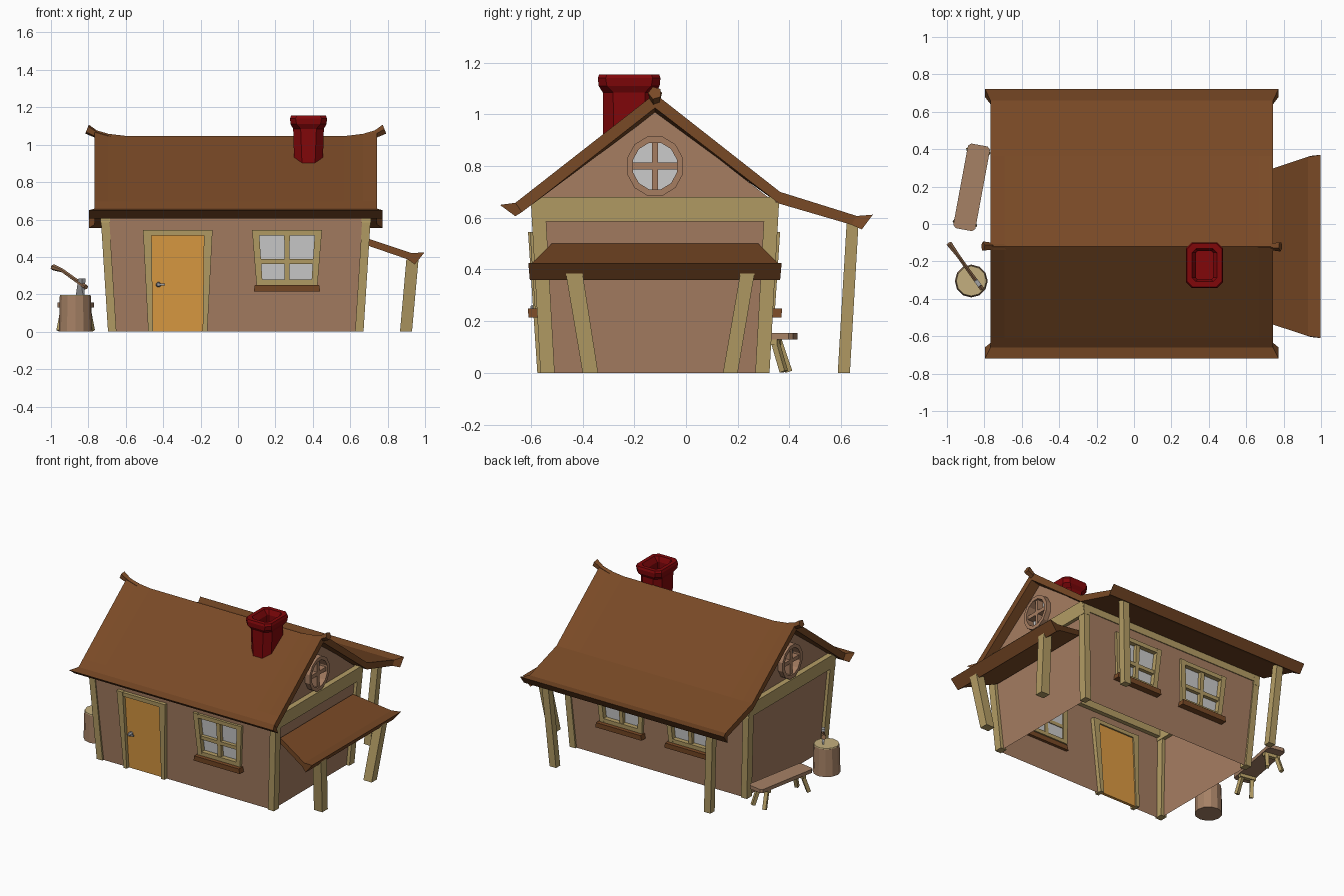
import bpy, bmesh
from math import sin, cos, pi, radians, atan2
from mathutils import Vector, Matrix

if "Cube" in bpy.data.objects:
    bpy.data.objects.remove(bpy.data.objects["Cube"])

def mat(name, r, g, b):
    m = bpy.data.materials.new(name)
    m.diffuse_color = (r, g, b, 1)
    m.use_nodes = True
    m.node_tree.nodes["Principled BSDF"].inputs["Base Color"].default_value = m.diffuse_color
    return m

WALL = mat("plaster", .38, .205, .12)
ROOF = mat("roof_wood", .19, .067, .019)
BEAM = mat("beam_wood", .46, .34, .13)
DOOR = mat("door_wood", .72, .33, .055)
BRICK = mat("red_brick", .22, .002, .003)
GLASS = mat("glass", .60, .60, .61)
METAL = mat("metal", .35, .35, .36)
LOG = mat("log", .38, .22, .13)
CUT = mat("cut_wood", .55, .43, .21)
HANDLE = mat("handle_wood", .27, .14, .07)

CX, CY, TOP = -.012, -.12, .68      # house centre and wall height

def wx(z): return .66 + .045 * z / TOP   # wall half width, leaning outwards
def wy(z): return .43 + .045 * z / TOP   # wall half depth

def mesh(name, verts, faces, m, closed=True):
    me = bpy.data.meshes.new(name)
    me.from_pydata([tuple(v) for v in verts], [], faces)
    bm = bmesh.new()
    bm.from_mesh(me)
    bmesh.ops.remove_doubles(bm, verts=bm.verts, dist=1e-5)
    if closed:
        bmesh.ops.recalc_face_normals(bm, faces=bm.faces)
    bm.to_mesh(me)
    bm.free()
    me.materials.append(m)
    ob = bpy.data.objects.new(name, me)
    bpy.context.collection.objects.link(ob)
    return ob

def loft(name, rings, m, cap=True):
    """Skin closed rings; cap can be True, False or 'strip' (quads across a slab section)."""
    n = len(rings[0])
    verts = [v for r in rings for v in r]
    faces = [(i*n+j, i*n+(j+1) % n, (i+1)*n+(j+1) % n, (i+1)*n+j)
             for i in range(len(rings)-1) for j in range(n)]
    for k in (0, len(verts)-n):
        if cap == "strip":
            faces += [(k+i, k+i+1, k+n-2-i, k+n-1-i) for i in range(n//2-1)]
        elif cap:
            faces.append(tuple(range(k, k+n)))
    return mesh(name, verts, faces, m)

def post(name, a, b, z0, z1, m):
    """Box between two rectangles (x0, x1, y0, y1)."""
    ring = lambda r, z: [(r[0], r[2], z), (r[1], r[2], z), (r[1], r[3], z), (r[0], r[3], z)]
    return loft(name, [ring(a, z0), ring(b, z1)], m)

def rod(name, pts, radii, n, m):
    q = (Vector(pts[-1]) - Vector(pts[0])).to_track_quat('Z', 'Y')
    rings = [[Vector(p) + q @ Vector((r*cos(2*pi*(k+.5)/n), r*sin(2*pi*(k+.5)/n), 0)) for k in range(n)]
             for p, r in zip(pts, radii)]
    return loft(name, rings, m)

def panel(name, s, xb, xt, z0, z1, d0, d1, m):
    """Piece lying on the front (s=-1) or back (s=1) wall, from depth d0 to d1."""
    y = lambda z: sorted((CY + s*(wy(z)+d0), CY + s*(wy(z)+d1)))
    return post(name, (*xb, *y(z0)), (*xt, *y(z1)), z0, z1, m)

# front and back walls: strips with openings left out
def long_wall(name, s, holes):
    xs = sorted({-9, 9} | {v for h in holes for v in h[:2]})
    zs = sorted({0, TOP} | {v for h in holes for v in h[2:]})
    verts, faces = [], []
    for x0, x1 in zip(xs, xs[1:]):
        for z0, z1 in zip(zs, zs[1:]):
            mx, mz = (max(x0, -1)+min(x1, 1))/2, (z0+z1)/2
            if any(h[0] < mx < h[1] and h[2] < mz < h[3] for h in holes):
                continue
            k = len(verts)
            for x, z in ((x0, z0), (x1, z0), (x1, z1), (x0, z1)):
                verts.append((min(max(x, CX-wx(z)), CX+wx(z)), CY+s*wy(z), z))
            faces.append((k, k+1, k+2, k+3) if s < 0 else (k+3, k+2, k+1, k))
    mesh(name, verts, faces, WALL, False)

WIN = [(-1, .262), (1, .262), (1, -.27)]
DX = -.322
hole = lambda c: (c-.148, c+.148, .265, .53)
long_wall("front_wall", -1, [hole(.262), (DX-.145, DX+.145, 0, .52)])
long_wall("back_wall", 1, [hole(.262), hole(-.27)])

# windows
for i, (s, c) in enumerate(WIN):
    P = lambda part, xb, xt, z0, z1, d0, d1, m: panel(f"window_{i}_{part}", s, (c+xb[0], c+xb[1]), (c+xt[0], c+xt[1]), z0, z1, d0, d1, m)
    P("left_jamb", (-.163, -.13), (-.187, -.15), .25, .545, -.03, .018, BEAM)
    P("right_jamb", (.13, .163), (.15, .187), .25, .545, -.03, .018, BEAM)
    P("head", (-.155, .155), (-.16, .16), .515, .543, -.03, .017, BEAM)
    P("foot", (-.14, .14), (-.14, .14), .25, .278, -.03, .017, BEAM)
    P("mullion", (-.013, .013), (-.015, .015), .27, .525, -.025, .01, BEAM)
    P("crossbar", (-.142, .142), (-.143, .143), .363, .388, -.025, .01, BEAM)
    P("glass", (-.14, .14), (-.155, .155), .265, .53, -.02, -.015, GLASS)
    P("sill", (-.178, .178), (-.172, .172), .215, .25, -.02, .045, ROOF)

# door
for s in (-1, 1):
    a, b = sorted((s*.133, s*.158)), sorted((s*.14, s*.186))
    panel("door_jamb", -1, (DX+a[0], DX+a[1]), (DX+b[0], DX+b[1]), 0, .545, -.03, .025, BEAM)
panel("door_lintel", -1, (DX-.16, DX+.16), (DX-.17, DX+.17), .515, .543, -.03, .023, BEAM)
panel("door", -1, (DX-.138, DX+.138), (DX-.145, DX+.145), 0, .518, -.02, 0, DOOR)
ky = CY - wy(.25)
rod("door_knob", [(-.425, ky, .252), (-.425, ky-.02, .252), (-.425, ky-.035, .252)], [.014, .014, .008], 8, METAL)
post("door_handle", (-.425, -.39, ky-.03, ky-.02), (-.425, -.39, ky-.03, ky-.02), .247, .257, METAL)

# side walls, gables, corner posts, top beams, deep round windows
RAYS = sorted([2*pi*(k+.5)/12 - pi for k in range(12)] + [pi/2, atan2(-.13, .45), atan2(-.13, -.45)])
def gable_reach(a):
    """Distance from the round window's centre to the gable's edge."""
    lines = ((0, -1, .13), (.614, .789, .1737), (-.614, .789, .1737))
    return min(d/(p*cos(a)+q*sin(a)) for p, q, d in lines if p*cos(a)+q*sin(a) > 1e-4)

for s, side in ((-1, "left"), (1, "right")):
    f = lambda x, y, z: (CX+s*x, CY+y, z)
    mesh(side + "_wall", [f(wx(0), -wy(0), 0), f(wx(0), wy(0), 0), f(wx(TOP), wy(TOP), TOP),
         f(wx(TOP), -wy(TOP), TOP)], [(0, 1, 2, 3)[::s]], WALL, False)
    gx, n = .69, len(RAYS)
    edge = [f(gx, r*cos(a), .80+r*sin(a)) for fn in (gable_reach, lambda a: .1) for a in RAYS for r in (fn(a),)]
    mesh(side + "_gable", edge, [(i, (i+1) % n, n+(i+1) % n, n+i)[::s] for i in range(n)], WALL, False)
    for t, end in ((-1, "front"), (1, "back")):
        r = lambda ox, oy: (*sorted((CX+s*ox, CX+s*(ox-.045))), *sorted((CY+t*oy, CY+t*(oy-.055))))
        post(f"{side}_{end}_corner_post", r(.683, .443), r(.725, .48), 0, .66, BEAM)
    xr = lambda ox: sorted((CX+s*ox, CX+s*(ox-.05)))
    post(side + "_top_beam", (*xr(.722), CY-.477, CY+.477), (*xr(.728), CY-.465, CY+.465), .585, TOP, BEAM)
    circ = lambda r, x: [f(x, r*cos(2*pi*(k+.5)/12), .80+1.06*r*sin(2*pi*(k+.5)/12)) for k in range(12)]
    ring = [circ(.112, gx-.03), circ(.112, gx+.035), circ(.088, gx+.035), circ(.088, gx-.03)]
    loft(side + "_round_frame", ring + ring[:1], WALL, False)
    loft(side + "_round_glass", [circ(.09, gx-.025), circ(.09, gx-.02)], GLASS)
    xs = sorted((CX+s*(gx-.02), CX+s*(gx+.025)))
    for nm, h, v in (("upright", .012, .09), ("bar", .087, .013)):
        q = (*xs, CY-h, CY+h)
        post(f"{side}_round_{nm}", q, q, .80-v, .80+v, WALL)
for s, side in ((-1, "front"), (1, "back")):
    panel(side + "_top_beam", s, (CX-.69, CX+.69), (CX-.69, CX+.69), .61, .665, -.03, .006, BEAM)

# main roof: one cross-section lofted along x, with raised ridge ends and flared eaves
SECTION = [(-.72, .65), (-.66, .658), (-.61, .697), (CY, 1.08), (.364, .70), (.62, .62), (.66, .607), (.723, .612),
           (.68, .555), (.64, .573), (.60, .585), (.36, .655), (CY, 1.025), (-.60, .648), (-.635, .622), (-.66, .606)]
rings = []
for x, sag in ((-.755, 0), (-.68, .022), (-.58, .034), (.58, .034), (.68, .022), (.755, 0)):
    ring = []
    for i, (y, z) in enumerate(SECTION):
        tip = abs(x) > .7 and i in (0, 7, 8, 15)
        ring.append((CX + x*(1.04 if tip else 1), y, z - sag*max(0, (z-.7)/.38)))
    rings.append(ring)
loft("main_roof", rings, ROOF, "strip")
for s in (-1, 1):
    rod("ridge_horn", [(CX+s*.66, CY, 1.03), (CX+s*.745, CY, 1.055), (CX+s*.795, CY, 1.083)], [.02, .02, .027], 5, ROOF)

# chimney with chamfered corners and hollow top
def oct_ring(z, hx, hy, c):
    p = [(hx, hy-c), (hx-c, hy), (c-hx, hy), (-hx, hy-c), (-hx, c-hy), (c-hx, -hy), (hx-c, -hy), (hx, c-hy)]
    return [(.377+x, -.22+y, z) for x, y in p]
loft("chimney", [oct_ring(.82, .074, .10, .042), oct_ring(1.085, .082, .102, .04), oct_ring(1.11, .096, .118, .032),
                 oct_ring(1.14, .099, .121, .03), oct_ring(1.155, .093, .116, .03), oct_ring(1.155, .068, .088, .022),
                 oct_ring(1.12, .045, .075, .008), oct_ring(1.04, .045, .075, .008)], BRICK)

# side shelter roof and its posts
SHED = [(.69, .50), (.93, .42), (.998, .425), (.945, .36), (.905, .388), (.69, .462)]
spread = lambda x: min(.09, max(0, (x-.69)*.33))
loft("shelter_roof", [[(x, -.52-spread(x), z) for x, z in SHED],
                      [(x, .28+spread(x), z) for x, z in SHED]], ROOF)
post("shelter_front_post", (.866, .93, -.40, -.34), (.90, .965, -.465, -.40), 0, .385, BEAM)
post("shelter_back_post", (.866, .93, .143, .20), (.90, .965, .21, .265), 0, .385, BEAM)

# posts under the back eave
for s in (-1, 1):
    post("back_eave_post", (CX+s*.595-.025, CX+s*.595+.025, .587, .634),
         (CX+s*.635-.025, CX+s*.635+.025, .622, .668), 0, .59, BEAM)

# bench, turned slightly
turn = Matrix.Translation((-.868, .196, 0)) @ Matrix.Rotation(radians(-10.5), 4, 'Z')
plan = [(-.045, -.23), (.045, -.23), (.06, -.215), (.06, .215), (.045, .23), (-.045, .23), (-.06, .215), (-.06, -.215)]
bench = [loft("bench_seat", [[(x, y, z) for x, y in plan] for z in (.13, .155)], LOG)]
for t in (-1, 1):
    bar = (-.055, .055, t*.155-.014, t*.155+.014)
    bench.append(post("bench_crossbar", bar, bar, .108, .132, BEAM))
    for s in (-1, 1):
        bench.append(rod("bench_leg", [(s*.052, t*.195, 0.005), (s*.035, t*.155, .13)], [.017, .017], 4, BEAM))
for ob in bench:
    ob.matrix_world = turn

# chopping stump
disc = lambda r, z: [(-.87+r*cos(2*pi*k/12), -.305+r*sin(2*pi*k/12), z) for k in range(12)]
loft("stump", [disc(.088, 0), disc(.083, .19)], LOG)
loft("stump_top", [disc(.083, .188), disc(.08, .196)], CUT)

# axe stuck in the stump
rod("axe_handle", [(-.988, -.105, .345), (-.94, -.17, .328), (-.88, -.255, .285), (-.812, -.348, .238)],
    [.017, .011, .011, .013], 6, HANDLE)
u, v = Vector((.58, -.80, 0)), Vector((.80, .58, 0))
c = Vector((-.838, -.312, 0))
head = []
for z, lo, hi, w in ((.185, -.05, .025, .002), (.225, -.03, .02, .009), (.285, -.012, .024, .011)):
    head.append([c + u*a + v*b + Vector((0, 0, z)) for a, b in ((lo, -w), (hi, -w), (hi, w), (lo, w))])
loft("axe_head", head, METAL)
